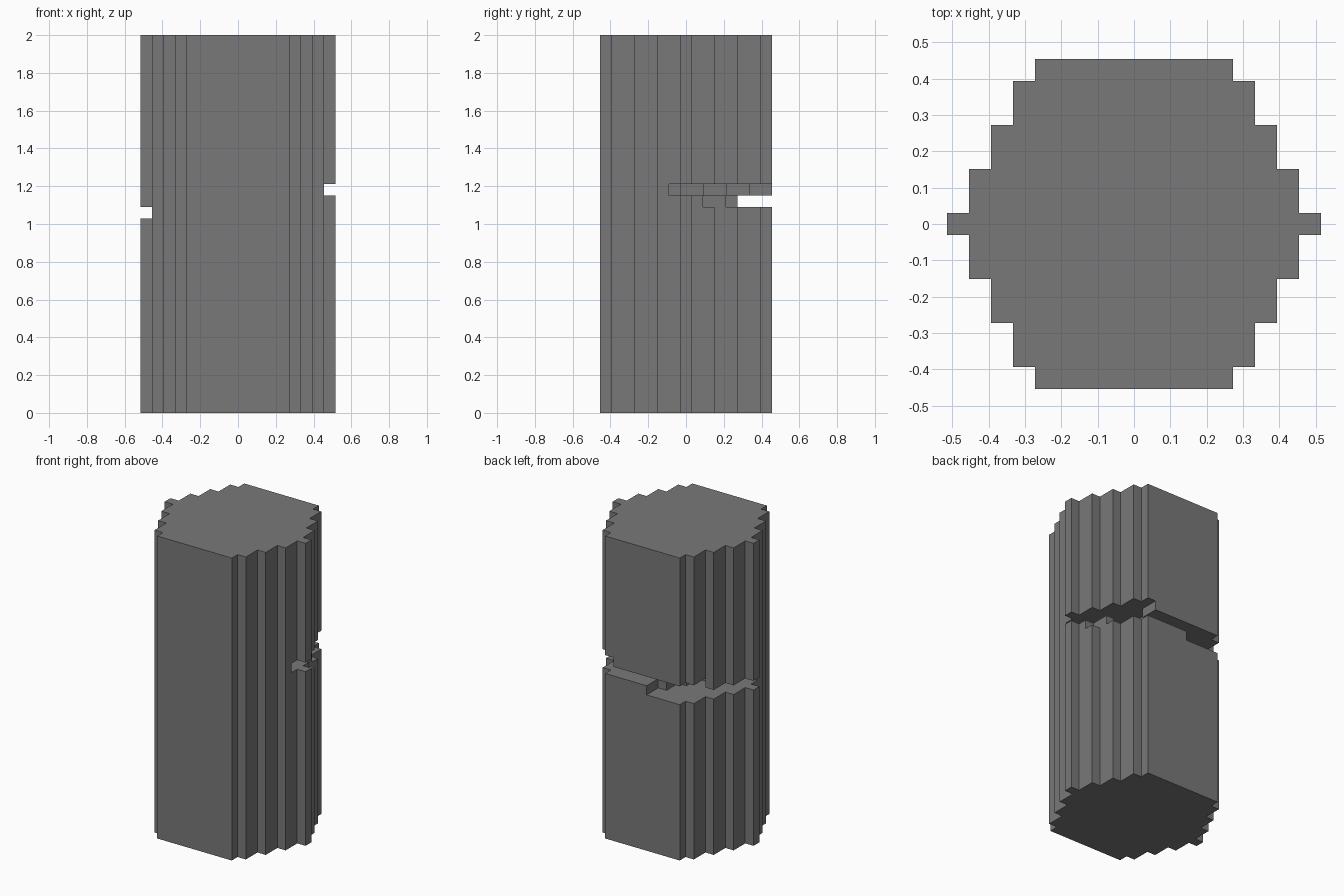
import bpy, bmesh, math

cube = bpy.data.objects.get("Cube")
if cube:
    bpy.data.objects.remove(cube)

U = 2 / 33                                # edge length of one block
LAYERS = [0, 17, 18, 19, 20, 33]          # block heights where the section changes
HALF_DEPTH = {8: 0, 7: 2, 6: 4, 5: 6}     # stepped outline; full depth elsewhere


def in_outline(i, j):
    return abs(i) <= 8 and abs(j) <= HALF_DEPTH.get(abs(i), 7)


def in_crack(i, j, layer):
    """Slanted crack opening to the back, climbing towards +x."""
    if j < -1:
        return False
    slant = (7 - j) // 2
    if layer == 1:
        return i <= -1 - slant
    if layer == 2:
        return abs(i) <= 5 or (i, j) in ((6, 4), (7, 2))
    if layer == 3:
        return i >= 4 - slant
    return False


def solid(i, j, k):
    return 0 <= k < len(LAYERS) - 1 and in_outline(i, j) and not in_crack(i, j, k)


bm = bmesh.new()
corners = {}


def corner(x, y, k):
    key = (x, y, k)
    if key not in corners:
        corners[key] = bm.verts.new(((x - 0.5) * U, (y - 0.5) * U, LAYERS[k] * U))
    return corners[key]


# Outer skin: one face wherever a solid cell meets open space
for k in range(len(LAYERS) - 1):
    for i in range(-8, 9):
        for j in range(-7, 8):
            if not solid(i, j, k):
                continue
            for axis in range(3):
                for side in (0, 1):
                    step = [0, 0, 0]
                    step[axis] = 2 * side - 1
                    if solid(i + step[0], j + step[1], k + step[2]):
                        continue
                    ring = []
                    for a, b in ((0, 0), (1, 0), (1, 1), (0, 1)):
                        p = [i, j, k]
                        p[axis] += side
                        p[(axis + 1) % 3] += a
                        p[(axis + 2) % 3] += b
                        ring.append(corner(*p))
                    bm.faces.new(ring if side else ring[::-1])

# Merge coplanar cells into clean flat faces
bmesh.ops.dissolve_limit(bm, angle_limit=math.radians(1),
                         verts=bm.verts[:], edges=bm.edges[:])

mesh = bpy.data.meshes.new("cracked_pillar")
bm.to_mesh(mesh)
bm.free()
pillar = bpy.data.objects.new("cracked_pillar", mesh)
bpy.context.collection.objects.link(pillar)

# Single stone colour
stone = bpy.data.materials.new("stone_grey")
stone.use_nodes = True
colour = (0.19, 0.19, 0.19, 1)
stone.diffuse_color = colour
stone.node_tree.nodes["Principled BSDF"].inputs["Base Color"].default_value = colour
mesh.materials.append(stone)
